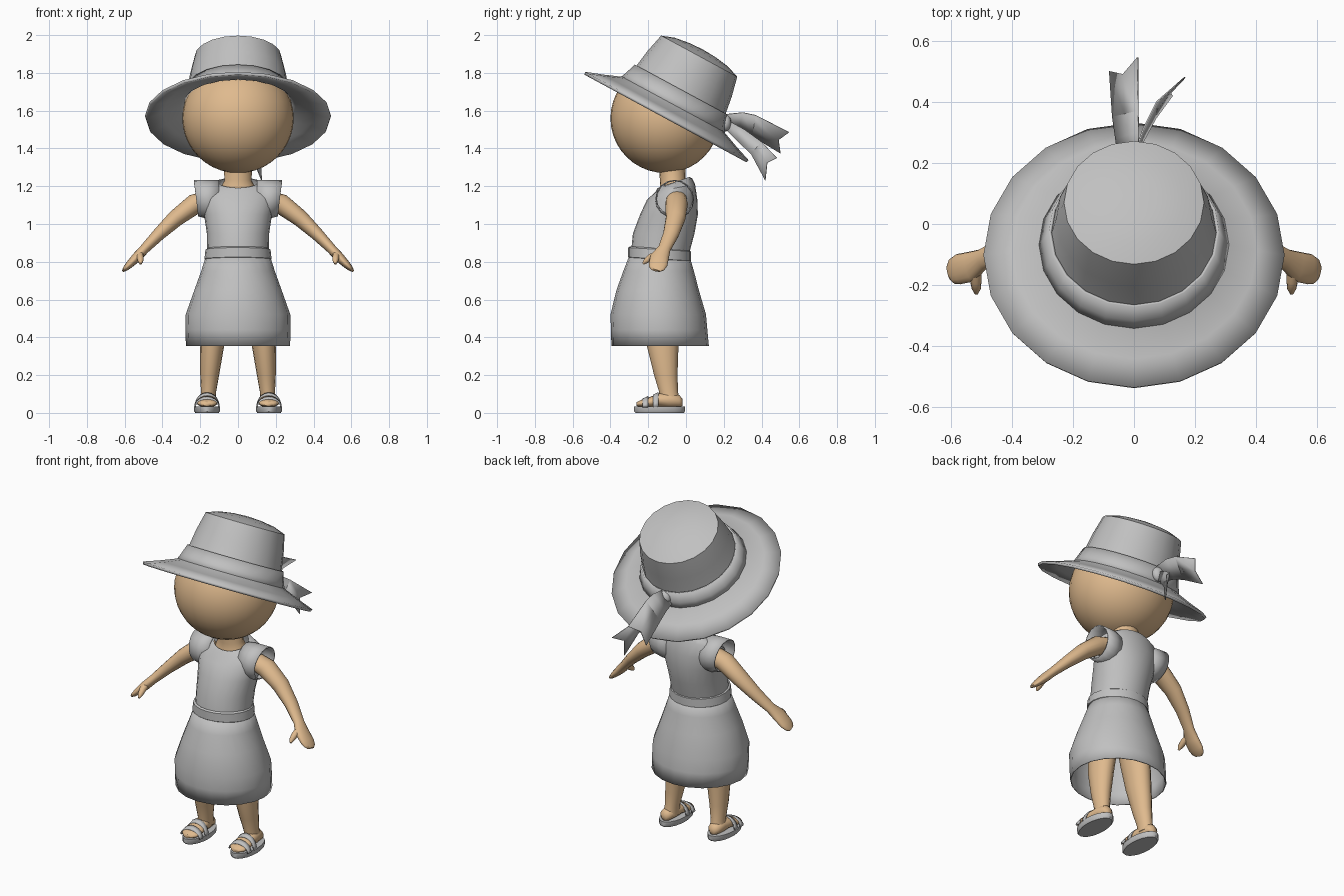
import bpy, bmesh, math
from mathutils import Vector as V

if "Cube" in bpy.data.objects:
    bpy.data.objects.remove(bpy.data.objects["Cube"])


def material(name, rgb):
    m = bpy.data.materials.new(name)
    m.diffuse_color = (*rgb, 1)
    m.use_nodes = True
    m.node_tree.nodes["Principled BSDF"].inputs["Base Color"].default_value = m.diffuse_color
    return m


GREY = material("cloth grey", (0.53, 0.53, 0.53))
SKIN = material("warm skin", (0.74, 0.49, 0.27))


def finish(bm, name, mat, mirror=False, thick=0, angle=40):
    bmesh.ops.recalc_face_normals(bm, faces=bm.faces[:])
    me = bpy.data.meshes.new(name)
    bm.to_mesh(me)
    bm.free()
    me.materials.append(mat)
    ob = bpy.data.objects.new(name, me)
    bpy.context.collection.objects.link(ob)
    bpy.ops.object.select_all(action='DESELECT')
    ob.select_set(True)
    bpy.context.view_layer.objects.active = ob
    bpy.ops.object.shade_smooth_by_angle(angle=math.radians(angle))
    if thick:
        s = ob.modifiers.new("thickness", 'SOLIDIFY')
        s.thickness, s.offset = thick, 0
    if mirror:
        ob.modifiers.new("mirror", 'MIRROR')
    return ob


def tube(name, stations, mat, n=20, cap0=True, cap1=True, **kw):
    """Loft through elliptical stations (centre, axis a, axis b)."""
    bm = bmesh.new()
    rings = []
    for c, a, b in stations:
        rings.append([bm.verts.new(c + a * math.cos(t) + b * math.sin(t))
                      for t in (2 * math.pi * i / n for i in range(n))])
    for r, s in zip(rings, rings[1:]):
        for i in range(n):
            j = (i + 1) % n
            bm.faces.new((r[i], r[j], s[j], s[i]))
    if cap0:
        bm.faces.new(rings[0])
    if cap1:
        bm.faces.new(rings[-1])
    return finish(bm, name, mat, **kw)


def strip(name, edge_a, edge_b, mat, notch=None, **kw):
    """Ruled band between two edges, with an optional swallowtail end."""
    bm = bmesh.new()
    a = [bm.verts.new(p) for p in edge_a]
    b = [bm.verts.new(p) for p in edge_b]
    last = len(a) - 2
    for i in range(last + 1):
        if notch and i == last:
            k = bm.verts.new(notch)
            m = bm.verts.new((a[i].co + b[i].co) / 2)
            bm.faces.new((a[i], a[i + 1], k, m))
            bm.faces.new((m, k, b[i + 1], b[i]))
        else:
            bm.faces.new((a[i], a[i + 1], b[i + 1], b[i]))
    return finish(bm, name, mat, **kw)


def flat(z, cy, rx, ry, tilt=0, cx=0):
    """Horizontal station, optionally rising towards the back."""
    return V((cx, cy, z)), V((rx, 0, 0)), V((0, ry, ry * tilt))


def upright(y, z, rx, rz, cx):
    return V((cx, y, z)), V((rx, 0, 0)), V((0, 0, rz))


def limb(points):
    """Stations across a bent path of (x, y, z, half width in y, half thickness)."""
    out = []
    for i, p in enumerate(points):
        q0, q1 = points[max(i - 1, 0)], points[min(i + 1, len(points) - 1)]
        t = (V(q1[:3]) - V(q0[:3])).normalized()
        w = (V((0, 1, 0)) - t * t.y).normalized()
        out.append((V(p[:3]), w * p[3], t.cross(w) * p[4]))
    return out


# Head and neck
bm = bmesh.new()
bmesh.ops.create_uvsphere(bm, u_segments=32, v_segments=20, radius=1)
for v in bm.verts:
    v.co = V((v.co.x * 0.295, v.co.y * 0.29 - 0.11, v.co.z * 0.29 + 1.56))
finish(bm, "head", SKIN)
tube("neck", [flat(1.14, -.065, .11, .09), flat(1.19, -.065, .095, .074),
              flat(1.23, -.07, .072, .068), flat(1.33, -.075, .075, .07)], SKIN)

# Tilted sun hat
ANG = math.radians(28.4)
HC = V((0, -0.105, 1.565))
HU, HN = V((0, math.cos(ANG), -math.sin(ANG))), V((0, math.sin(ANG), math.cos(ANG)))


def hat(r, n):
    return HC + HN * n, V((r, 0, 0)), HU * r


tube("hat_brim", [hat(*p) for p in ((.49, 0), (.40, .032), (.31, .068), (.285, .09))],
     GREY, cap0=False, cap1=False, thick=.016)
tube("hat_crown", [hat(*p) for p in ((.285, .09), (.265, .16), (.25, .26), (.226, .365),
                                     (.16, .388), (.08, .4), (.01, .404))],
     GREY, cap0=False, thick=.008)
tube("hat_band", [hat(*p) for p in ((.308, .072), (.294, .105), (.274, .165))],
     GREY, cap0=False, cap1=False, thick=.01)

# Ribbon knot and tails at the back of the hat
bm = bmesh.new()
bmesh.ops.create_uvsphere(bm, u_segments=12, v_segments=8, radius=1)
for v in bm.verts:
    v.co = V((v.co.x * .04, v.co.y * .03 + .21, v.co.z * .045 + 1.535))
finish(bm, "ribbon_knot", GREY)
strip("ribbon_tail_straight",
      [(.015, .21, 1.58), (.015, .30, 1.59), (.013, .37, 1.575), (.012, .545, 1.485)],
      [(-.05, .21, 1.51), (-.06, .28, 1.495), (-.07, .35, 1.465), (-.08, .50, 1.375)],
      GREY, notch=(-.035, .49, 1.445), thick=.005)
strip("ribbon_tail_curved",
      [(.0, .22, 1.55), (.03, .31, 1.50), (.075, .40, 1.435), (.167, .48, 1.35)],
      [(.0, .21, 1.50), (.03, .27, 1.44), (.07, .345, 1.37), (.125, .42, 1.23)],
      GREY, notch=(.12, .43, 1.325), thick=.005)

# Dress: bodice, cap sleeves, belt, open skirt
tube("bodice", [flat(.83, -.14, .163, .153), flat(.95, -.118, .165, .163),
                flat(1.05, -.09, .18, .153), flat(1.13, -.073, .195, .133),
                flat(1.19, -.057, .185, .105, .2), flat(1.215, -.06, .14, .092, .3),
                flat(1.22, -.065, .102, .082, .35)], GREY, n=24, cap0=False, cap1=False)


def sleeve(x, z, ry, rz):
    return V((x, -.06, z)), V((0, ry, 0)), V((.012 if x > .2 else 0, 0, rz))


tube("sleeve", [sleeve(.10, 1.13, .09, .1), sleeve(.16, 1.13, .10, .1),
                sleeve(.222, 1.137, .098, .094)], GREY, n=16,
     cap0=False, cap1=False, mirror=True, thick=.006)
tube("belt", [flat(.81, -.14, .172, .160, -.06), flat(.815, -.14, .178, .166, -.06),
              flat(.865, -.14, .172, .166, -.06), flat(.872, -.14, .16, .155, -.06)], GREY,
     cap0=False, cap1=False)
tube("skirt", [flat(.85, -.14, .16, .15), flat(.75, -.145, .192, .184),
               flat(.65, -.15, .228, .215), flat(.52, -.147, .274, .25),
               flat(.44, -.142, .275, .252), flat(.355, -.137, .273, .255)], GREY,
     cap0=False, cap1=False, thick=.006)

# Arms and thumbs
tube("arm", limb([(.15, -.05, 1.13, .055, .05), (.23, -.05, 1.105, .06, .054),
                  (.33, -.055, 1.03, .052, .045), (.42, -.08, .945, .042, .034),
                  (.495, -.115, .868, .034, .026), (.535, -.14, .825, .05, .026),
                  (.575, -.148, .785, .05, .02), (.595, -.155, .765, .042, .014),
                  (.606, -.16, .754, .025, .007)]), SKIN, n=16, mirror=True, angle=60)
tube("thumb", [(V(c), V((r, 0, 0)), V((0, r * .6, -r * .8)))
               for c, r in (((.52, -.14, .845), .02), ((.518, -.185, .825), .019),
                            ((.516, -.212, .805), .015), ((.516, -.228, .79), .006))],
     SKIN, n=10, mirror=True, angle=60)

# Legs and feet
tube("leg", [flat(.75, -.14, .08, .11, cx=.088), flat(.5, -.13, .072, .098, cx=.12),
             flat(.35, -.123, .063, .083, cx=.137), flat(.2, -.107, .05, .062, cx=.15),
             flat(.11, -.092, .04, .05, cx=.156), flat(.06, -.085, .042, .055, cx=.16)],
     SKIN, n=16, mirror=True, angle=60)
tube("foot", [upright(*p, .163) for p in
              ((-.018, .055, .015, .018), (-.035, .062, .036, .032), (-.09, .068, .043, .042),
               (-.14, .068, .048, .036), (-.2, .055, .057, .026), (-.24, .05, .05, .018),
               (-.262, .046, .025, .01))],
     SKIN, n=16, mirror=True, angle=60)

# Sandals: sole and two straps
tube("sandal_sole", [flat(0, -.14, .062, .128, cx=.164), flat(.008, -.14, .068, .135, cx=.164),
                     flat(.034, -.14, .068, .135, cx=.164)], GREY, mirror=True)
for label, y, w, h in (("front", -.215, .03, .05), ("rear", -.16, .028, .07)):
    arc = [math.pi * i / 10 for i in range(11)]
    edges = [[(.164 + .064 * math.cos(a), y + dy, .03 + (h + dz) * math.sin(a)) for a in arc]
             for dy, dz in ((-w / 2, -.008), (w / 2, .006))]
    strip("sandal_strap_" + label, *edges, GREY, mirror=True, thick=.007)
